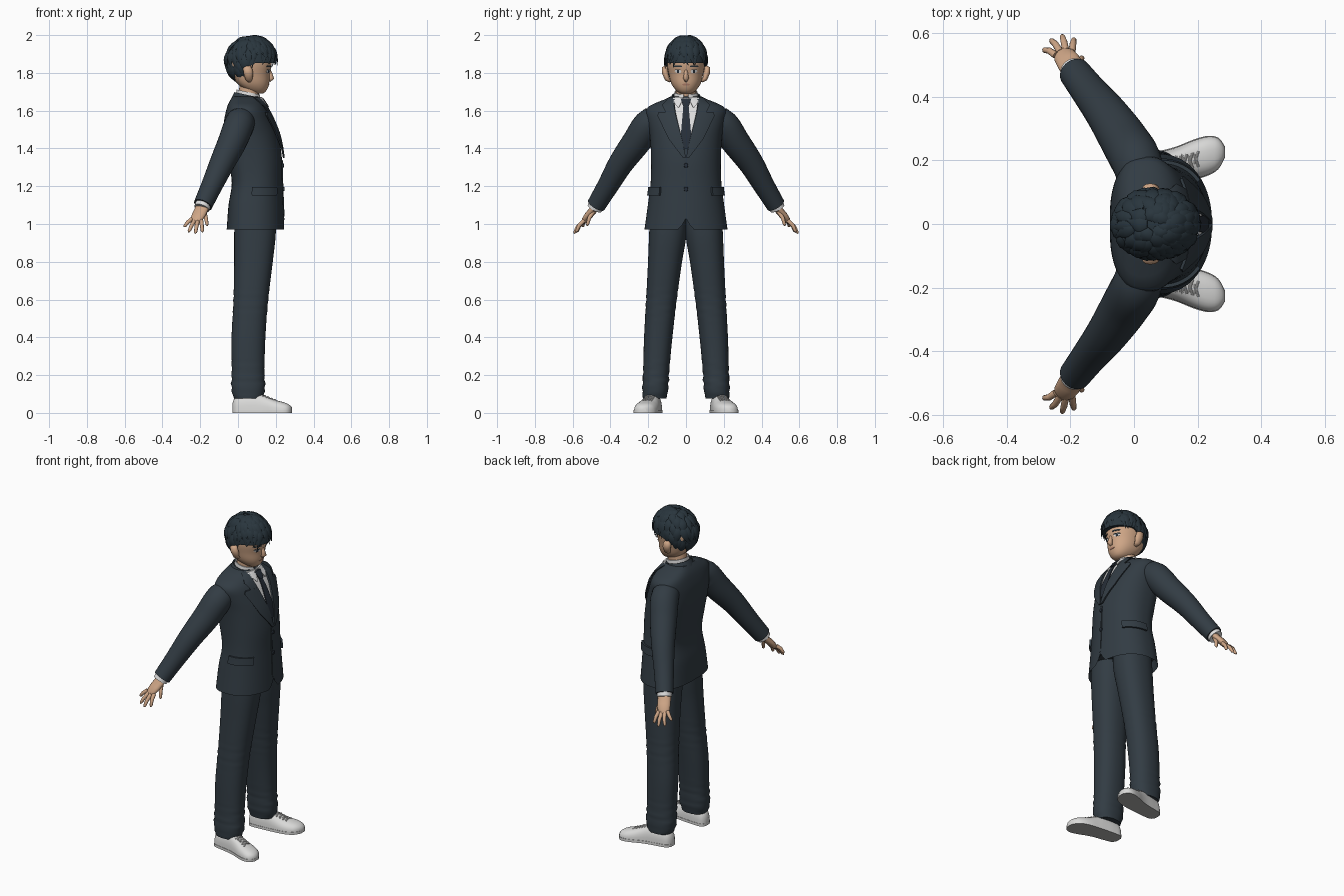
import bpy, bmesh, random
from math import sin, cos, pi, asin, radians
from mathutils import Vector

random.seed(4)
if "Cube" in bpy.data.objects:
    bpy.data.objects.remove(bpy.data.objects["Cube"])


def material(name, r, g, b):
    m = bpy.data.materials.new(name)
    m.use_nodes = True
    m.diffuse_color = (r, g, b, 1)
    node = m.node_tree.nodes["Principled BSDF"]
    node.inputs["Base Color"].default_value = (r, g, b, 1)
    node.inputs["Roughness"].default_value = 0.8
    return m


CLOTH = material("charcoal cloth", .032, .045, .057)
TIE = material("dark tie", .02, .028, .04)
HAIR = material("blue black hair", .022, .036, .047)
SKIN = material("skin", .62, .38, .24)
LIP = material("lip", .45, .22, .15)
WHITE = material("shirt white", .74, .74, .74)
SHOE = material("shoe white", .7, .7, .69)
SOLE = material("sole grey", .42, .42, .41)


def loft(name, bundles, mat, caps=True, angle=40):
    """Skin one or more lists of closed rings into a single object."""
    bm = bmesh.new()
    for rings in bundles:
        rows = [[bm.verts.new(p) for p in ring] for ring in rings]
        n = len(rows[0])
        for a, b in zip(rows, rows[1:]):
            for i in range(n):
                j = (i + 1) % n
                bm.faces.new((a[i], a[j], b[j], b[i]))
        if caps:
            bm.faces.new(rows[0])
            bm.faces.new(rows[-1])
    bmesh.ops.recalc_face_normals(bm, faces=bm.faces)
    me = bpy.data.meshes.new(name)
    bm.to_mesh(me)
    bm.free()
    me.materials.append(mat)
    ob = bpy.data.objects.new(name, me)
    bpy.context.collection.objects.link(ob)
    bpy.ops.object.select_all(action='DESELECT')
    ob.select_set(True)
    bpy.context.view_layer.objects.active = ob
    bpy.ops.object.shade_smooth_by_angle(angle=radians(angle))
    return ob


def sample(keys, t):
    """Smooth interpolation through rows whose first entry is the parameter."""
    t = min(max(t, keys[0][0]), keys[-1][0])
    i = max(k for k in range(len(keys) - 1) if keys[k][0] <= t)
    a, b = keys[i], keys[i + 1]
    p, q = keys[max(i - 1, 0)], keys[min(i + 2, len(keys) - 1)]
    h = b[0] - a[0]
    u = (t - a[0]) / h
    out = []
    for k in range(1, len(a)):
        ma = (b[k] - p[k]) / (b[0] - p[0]) * h
        mb = (q[k] - a[k]) / (q[0] - a[0]) * h
        out.append((2*u**3 - 3*u*u + 1) * a[k] + (u**3 - 2*u*u + u) * ma
                   + (3*u*u - 2*u**3) * b[k] + (u**3 - u*u) * mb)
    return out


def spow(v, e):
    return abs(v) ** e * (1 if v >= 0 else -1)


def skin_point(keys, z, ang, off=0.0):
    """Point on a body whose rows are (z, back x, front x, half width)."""
    xb, xf, w = sample(keys, z)
    cx = xb + (xf - xb) * .45
    front = cos(ang) >= 0
    e = 2 / (2.15 if front else 2.8)
    a = (xf - cx if front else cx - xb) + off
    return Vector((cx + a * spow(cos(ang), e), (w + off) * spow(sin(ang), e), z))


def angle_at(keys, z, y):
    w = sample(keys, z)[2]
    return asin(spow(max(-1, min(1, y / w)), 2.15 / 2))


def plate(name, keys, rows, off, mat, side=1, thick=.009, by_angle=False, n=8):
    """Thin panel hugging a body; rows are (z, edge, edge) in y or in radians."""
    rings = []
    fine = []
    for a, b in zip(rows, rows[1:]):
        fine += [[p + (q - p) * k / 4 for p, q in zip(a, b)] for k in range(4)]
    for z, y0, y1 in fine + [rows[-1]]:
        angs = []
        for i in range(n + 1):
            v = (y0 + (y1 - y0) * i / n) * side
            angs.append(v if by_angle else angle_at(keys, z, v))
        rings.append([skin_point(keys, z, a, off) for a in angs] +
                     [skin_point(keys, z, a, off - thick) for a in reversed(angs)])
    return loft(name, [rings], mat)


def sweep(path, radii, wide=1.0, axis=(1, 0, 0), n=16, side=1):
    """Rings along a path, stretched by wide along the given axis."""
    pts = [Vector(p) for p in path]
    rings = []
    for i, p in enumerate(pts):
        d = (pts[min(i + 1, len(pts) - 1)] - pts[max(i - 1, 0)]).normalized()
        u = (Vector(axis) - d * d.dot(Vector(axis))).normalized()
        v = d.cross(u)
        ring = [p + u * radii[i] * wide * cos(2*pi*k/n) + v * radii[i] * sin(2*pi*k/n) for k in range(n)]
        rings.append([Vector((q.x, q.y * side, q.z)) for q in ring])
    return rings


# Jacket body, with a notch at the front hem
TORSO = [(.97, -.06, .245, .22), (1.1, -.05, .24, .202), (1.22, -.033, .235, .187), (1.35, -.055, .232, .185),
         (1.47, -.075, .212, .192), (1.55, -.073, .183, .207), (1.6, -.063, .16, .212), (1.63, -.054, .142, .188),
         (1.65, -.045, .128, .135), (1.675, -.028, .112, .082)]
SEG = 72
rings = [[skin_point(TORSO, .97, 2*pi*k/SEG, -.015) + Vector((0, 0, .06)) for k in range(SEG)]]
for i in range(41):
    z = .97 + .705 * i / 40
    ring = [skin_point(TORSO, z, 2*pi*k/SEG) for k in range(SEG)]
    for p in ring:
        if p.x > .1:
            p.z += .06 * max(0, 1 - abs(p.y) / .035) * max(0, 1 - i / 8)
    rings.append(ring)
loft("jacket_body", [rings], CLOTH)

# Shirt front, tie, lapels and jacket fittings
plate("shirt_front", TORSO, [(1.42, -.012, .012), (1.55, -.05, .05), (1.668, -.062, .062)], .004, WHITE)
plate("tie_blade", TORSO, [(1.4, -.02, .02), (1.45, -.028, .028), (1.63, -.013, .013)], .01, TIE)
plate("tie_knot", TORSO, [(1.622, -.014, .014), (1.664, -.025, .025)], .017, TIE, thick=.014)
plate("front_overlap", TORSO, [(1.04, -.012, .0), (1.34, -.012, .002)], .004, CLOTH)
for z in (1.31, 1.185):
    c = skin_point(TORSO, z, 0, .004)
    loft("jacket_button", [sweep([c, c + Vector((.006, 0, 0))], [.012, .01], axis=(0, 0, 1))], TIE)
for side, word in ((1, "left"), (-1, "right")):
    plate(word + "_lapel", TORSO, [(1.35, 0, .014), (1.45, .02, .085), (1.575, .05, .142), (1.592, .054, .135)],
          .015, CLOTH, side)
    plate(word + "_lapel_collar", TORSO, [(1.588, .053, .1), (1.63, .06, .118), (1.67, .05, .08)], .014, CLOTH, side)
    plate(word + "_pocket_flap", TORSO, [(1.15, .75, 1.6), (1.165, .74, 1.61), (1.195, .74, 1.61)],
          .011, CLOTH, side, .013, True)
    plate(word + "_shirt_collar_point", TORSO, [(1.618, .036, .042), (1.645, .022, .06), (1.672, .012, .06)],
          .014, WHITE, side)

# Neck, shirt collar and the jacket collar behind it
loft("neck", [sweep([(.045, 0, 1.6), (.055, 0, 1.68), (.07, 0, 1.76)], [.058, .054, .056], n=24)], SKIN)


def collar(name, section, start, end, mat):
    rings = []
    for k in range(33):
        a = start + (end - start) * k / 32
        rings.append([Vector((.055 + r * cos(a), r * sin(a), z - .22 * r * cos(a))) for r, z in section])
    loft(name, [rings], mat)


collar("shirt_collar", [(.069, 1.63), (.062, 1.698), (.057, 1.698), (.06, 1.63)], .2, 2*pi - .2, WHITE)
collar("jacket_collar", [(.095, 1.635), (.074, 1.682), (.067, 1.68), (.08, 1.62)], 1.1, 2*pi - 1.1, CLOTH)

# Head with nose, eyes, brows and mouth
HEAD = [(1.69, .085, .132, .026), (1.705, .05, .15, .05), (1.74, .0, .164, .076), (1.79, -.03, .168, .09),
        (1.85, -.045, .178, .1), (1.91, -.035, .168, .092), (1.96, .01, .12, .05)]
loft("head", [[[skin_point(HEAD, 1.69 + .27*i/24, 2*pi*k/40) for k in range(40)] for i in range(25)]], SKIN, angle=60)
loft("nose", [sweep([(.162, 0, 1.825), (.171, 0, 1.795), (.177, 0, 1.772), (.164, 0, 1.758)],
                    [.007, .011, .015, .009], 1.0, n=12)], SKIN, angle=80)
plate("mouth", HEAD, [(1.734, -.014, .014), (1.738, -.022, .022), (1.743, -.012, .012)], .002, LIP, thick=.004)
for side, word in ((1, "left"), (-1, "right")):
    plate(word + "_eye_white", HEAD, [(1.8, .03, .05), (1.808, .024, .06), (1.815, .03, .056)], .001, WHITE, side, .003)
    plate(word + "_iris", HEAD, [(1.8, .037, .047), (1.815, .036, .048)], .002, TIE, side, .003)
    plate(word + "_lash", HEAD, [(1.814, .024, .061), (1.818, .03, .056)], .003, HAIR, side, .004)
    plate(word + "_brow", HEAD, [(1.832, .02, .065), (1.839, .024, .062)], .003, HAIR, side, .004)
    ear = sweep([(.06, .082, 1.755), (.058, .1, 1.768), (.055, .11, 1.8), (.05, .112, 1.825), (.055, .098, 1.838)],
                [.007, .013, .017, .016, .006], 1.5, n=12, side=side)
    loft(word + "_ear", [ear], SKIN, angle=80)


# Hair cap and overlapping tufts
def hair_point(t, p, r=1.0):
    ax = .135 if cos(p) > 0 else .143
    return Vector((.075 + r*ax*sin(t)*cos(p), r*.113*sin(t)*sin(p), 1.86 + r*.135*cos(t)))


def hair_end(p):
    a = abs((p + pi) % (2*pi) - pi)
    u = min(1, max(0, (a - 1.35) / 1.1))
    return 1.62 + .82 * u * u * (3 - 2 * u)


cap = [[hair_point(.04 + (hair_end(2*pi*k/48) - .04) * i / 14, 2*pi*k/48, .96) for k in range(48)] for i in range(15)]
cap.append([hair_point(hair_end(2*pi*k/48), 2*pi*k/48, .8) for k in range(48)])
loft("hair_cap", [cap], HAIR, angle=60)
tufts = []
for count, reach, length, lift in ((30, 1.07, .95, .0), (26, .82, .9, .015), (20, .58, .8, .02), (12, .34, .55, .012)):
    for i in range(count):
        p = 2*pi*(i + random.uniform(-.3, .3)) / count
        t1 = hair_end(p) * reach + random.uniform(-.06, .08)
        drift = random.uniform(-.3, .3)
        wide = random.uniform(.02, .028)
        rings = []
        for k in range(8):
            u = k / 7
            t = max(.03, t1 - length * (1 - u))
            q = p + drift * u * u
            c = hair_point(t, q, .955 + lift + .05 * u)
            s = Vector((-sin(q), cos(q), 0))
            out = (c - Vector((.075, 0, 1.86))).normalized()
            w = wide * (.45 + .55 * sin(pi * min(1, u * 1.4))) * (1 - u**3) + .0008
            rings.append([c + s*w*cos(pi*m/3) + out*w*.4*sin(pi*m/3) for m in range(6)])
        tufts.append(rings)
loft("hair_tufts", tufts, HAIR, angle=50)

# Trouser legs: (z, centre y, half width, back x, front x)
LEG = [(.075, .166, .062, -.02, .128), (.12, .163, .068, -.034, .142), (.22, .158, .069, -.033, .14),
       (.4, .147, .075, -.034, .145), (.6, .13, .081, -.024, .16), (.8, .111, .09, -.02, .184),
       (.95, .096, .099, -.02, .2), (1.08, .092, .096, -.015, .2)]
# Shoe stations: (x, centre y, half width, height)
SHOES = [(-.03, .168, .016, .05), (-.015, .169, .038, .085), (.03, .173, .046, .1), (.1, .182, .05, .104),
         (.14, .19, .054, .09), (.19, .203, .061, .07), (.235, .215, .06, .058), (.268, .222, .045, .046),
         (.285, .226, .016, .03)]
for side, word in ((1, "left"), (-1, "right")):
    rings = []
    for i in range(51):
        z = .075 + 1.005 * i / 50
        cy, w, xb, xf = sample(LEG, z)
        fold = .0045 * max(0, 1 - abs(z - .17) / .12) + .0025 * max(0, 1 - abs(z - .58) / .1)
        ring = []
        for k in range(40):
            a = 2*pi*k/40
            f = fold * sin(z * 130 + 2.5 * sin(a))
            x = (xb + xf) / 2 + ((xf - xb) / 2 + f) * spow(cos(a), .88)
            ring.append(Vector((x, side * (cy + (w + f) * spow(sin(a), .88)), z)))
        rings.append(ring)
    loft(word + "_trouser_leg", [rings], CLOTH, angle=60)

    upper, sole = [], []
    for i in range(31):
        x = -.03 + .315 * i / 30
        cy, w, h = sample(SHOES, x)
        upper.append([Vector((x, side * (cy + w * spow(cos(2*pi*k/28), .8)),
                              .01 + (h - .01) * max(0, spow(sin(2*pi*k/28), .8)))) for k in range(28)])
        sole.append([Vector((x, side * (cy + s * (w + .002)), z)) for s, z in
                     ((-1, 0), (1, 0), (1, .016), (-1, .016))])
    loft(word + "_shoe_upper", [upper], SHOE, angle=60)
    ob = loft(word + "_shoe_sole", [sole], SHOE)
    ob.data.materials.append(SOLE)
    for f in ob.data.polygons:
        f.material_index = 1 if f.normal.z < -.5 else 0
    laces = []
    for x in (.14, .158, .176, .194):
        cy, w, h = sample(SHOES, x)
        for slant in (.008, -.008):
            laces.append(sweep([(x - slant, cy - .024, h - .005), (x, cy, h + .002), (x + slant, cy + .024, h - .005)],
                               [.004] * 3, n=8, side=side))
    loft(word + "_shoe_laces", laces, SHOE)

    # Sleeve, shirt cuff and hand
    arm = [(0, .02, .13, 1.55, .068), (.1, .01, .19, 1.535, .079), (.3, -.03, .262, 1.435, .076),
           (.55, -.085, .345, 1.32, .066), (.8, -.14, .415, 1.2, .056), (1, -.186, .475, 1.1, .05)]
    pts = [sample(arm, i / 24) for i in range(25)]
    loft(word + "_sleeve", [sweep([p[:3] for p in pts], [p[3] for p in pts], n=28, side=side)], CLOTH, angle=60)
    loft(word + "_cuff", [sweep([(-.183, .471, 1.107), (-.192, .484, 1.083)], [.042, .041], n=24, side=side)], WHITE)
    across = (1, .35, 0)
    palm = sweep([(-.183, .472, 1.11), (-.195, .49, 1.075), (-.207, .512, 1.05), (-.22, .53, 1.025), (-.228, .54, 1.01)],
                 [.021, .02, .02, .018, .012], 1.9, across, side=side)
    parts = [palm]
    for base, tip in (((-.195, .54, 1.018), (-.188, .583, .957)), ((-.214, .543, 1.013), (-.226, .594, .95)),
                      ((-.232, .54, 1.015), (-.262, .58, .957)), ((-.246, .53, 1.025), (-.286, .548, .985)),
                      ((-.178, .49, 1.065), (-.162, .525, .99))):
        a, b = Vector(base), Vector(tip)
        mid = a.lerp(b, .5) + Vector((0, .005, .004))
        parts.append(sweep([a, mid, a.lerp(b, .88), b], [.0115, .0105, .0085, .003], n=10, side=side))
    loft(word + "_hand", parts, SKIN, angle=70)
